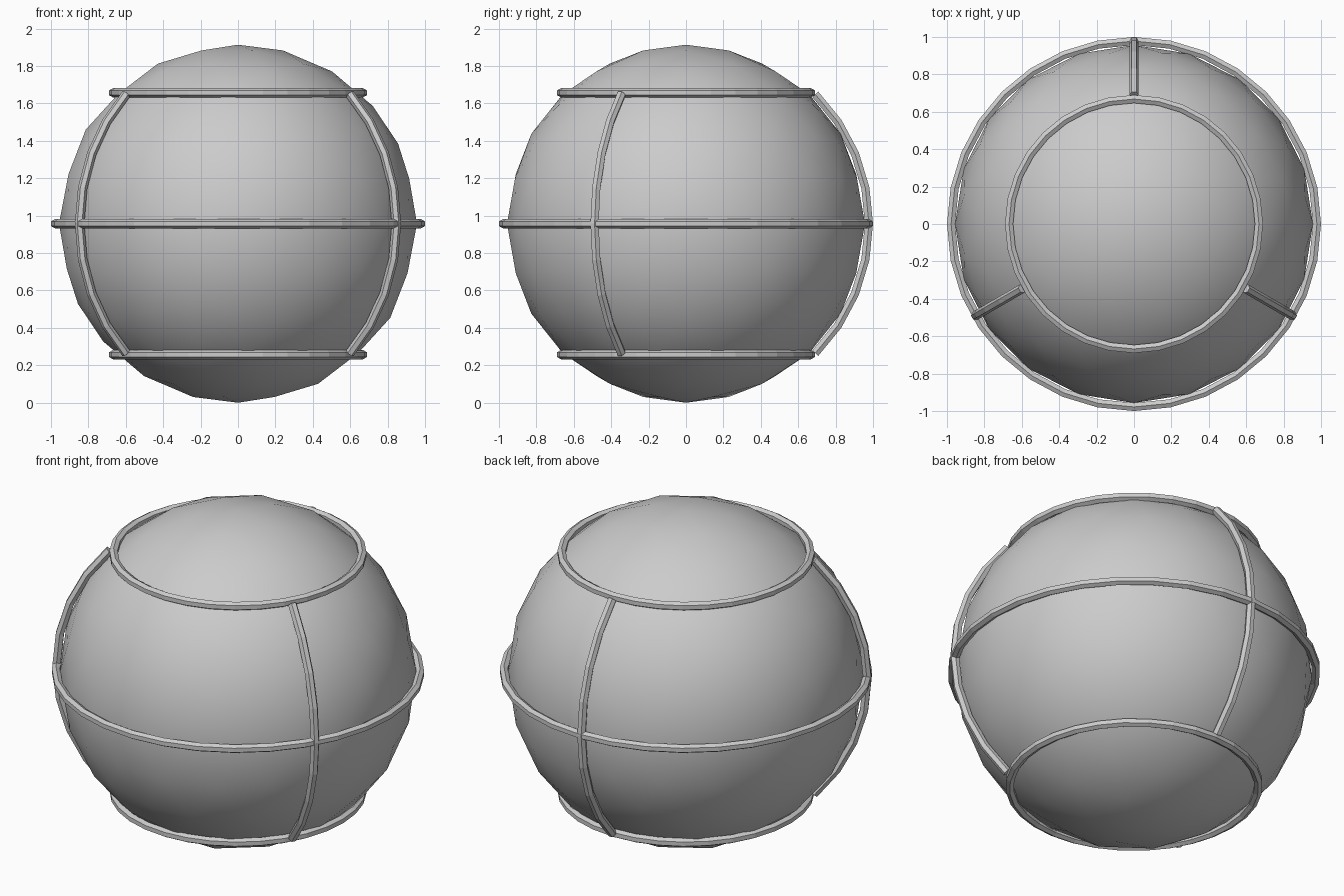
import bpy, bmesh
from math import sin, cos, pi, radians
from mathutils import Matrix

if "Cube" in bpy.data.objects:
    bpy.data.objects.remove(bpy.data.objects["Cube"], do_unlink=True)

CENTRE = 0.957     # height and radius of the ball
STEPS = 32         # segments in a full hoop
TUBE = 0.025       # hoop bar radius, six sided

grey = bpy.data.materials.new("plain grey")
grey.use_nodes = True
colour = (0.6, 0.6, 0.6, 1)
grey.diffuse_color = colour
grey.node_tree.nodes["Principled BSDF"].inputs["Base Color"].default_value = colour


def finish(bm, name, smooth=False):
    bmesh.ops.recalc_face_normals(bm, faces=bm.faces)
    mesh = bpy.data.meshes.new(name)
    for face in bm.faces:
        face.smooth = smooth
    bm.to_mesh(mesh)
    bm.free()
    mesh.materials.append(grey)
    obj = bpy.data.objects.new(name, mesh)
    bpy.context.collection.objects.link(obj)
    return obj


def hoop(name, radius, matrix, first=0, last=STEPS):
    """Six-sided bar swept round a circle, or along part of one."""
    closed = last - first == STEPS
    bm = bmesh.new()
    rows = []
    for i in range(first, last if closed else last + 1):
        a = 2 * pi * i / STEPS
        row = []
        for k in range(6):
            t = pi / 2 + k * pi / 3
            r = radius + TUBE * cos(t)
            row.append(bm.verts.new((r * cos(a), r * sin(a), TUBE * sin(t))))
        rows.append(row)
    pairs = list(zip(rows, rows[1:]))
    if closed:
        pairs.append((rows[-1], rows[0]))
    else:
        bm.faces.new(rows[0])
        bm.faces.new(rows[-1])
    for a, b in pairs:
        for k in range(6):
            n = (k + 1) % 6
            bm.faces.new((a[k], a[n], b[n], b[k]))
    bm.transform(matrix)
    return finish(bm, name)


# Faceted ball with smooth shading
bm = bmesh.new()
bmesh.ops.create_icosphere(bm, subdivisions=3, radius=CENTRE)
bm.transform(Matrix.Translation((0, 0, CENTRE)))
finish(bm, "ball", smooth=True)

# Three level hoops
for name, radius, height in (("lower_hoop", 0.668, -0.7),
                             ("middle_hoop", 0.978, 0),
                             ("upper_hoop", 0.668, 0.7)):
    hoop(name, radius, Matrix.Translation((0, 0, CENTRE + height)))

# Three upright ribs joining the hoops
for name, angle in (("back_rib", 90), ("front_right_rib", 210), ("front_left_rib", 330)):
    matrix = (Matrix.Translation((0, 0, CENTRE))
              @ Matrix.Rotation(radians(angle), 4, "Z")
              @ Matrix.Rotation(pi / 2, 4, "X"))
    hoop(name, 0.978, matrix, -STEPS // 8, STEPS // 8)
